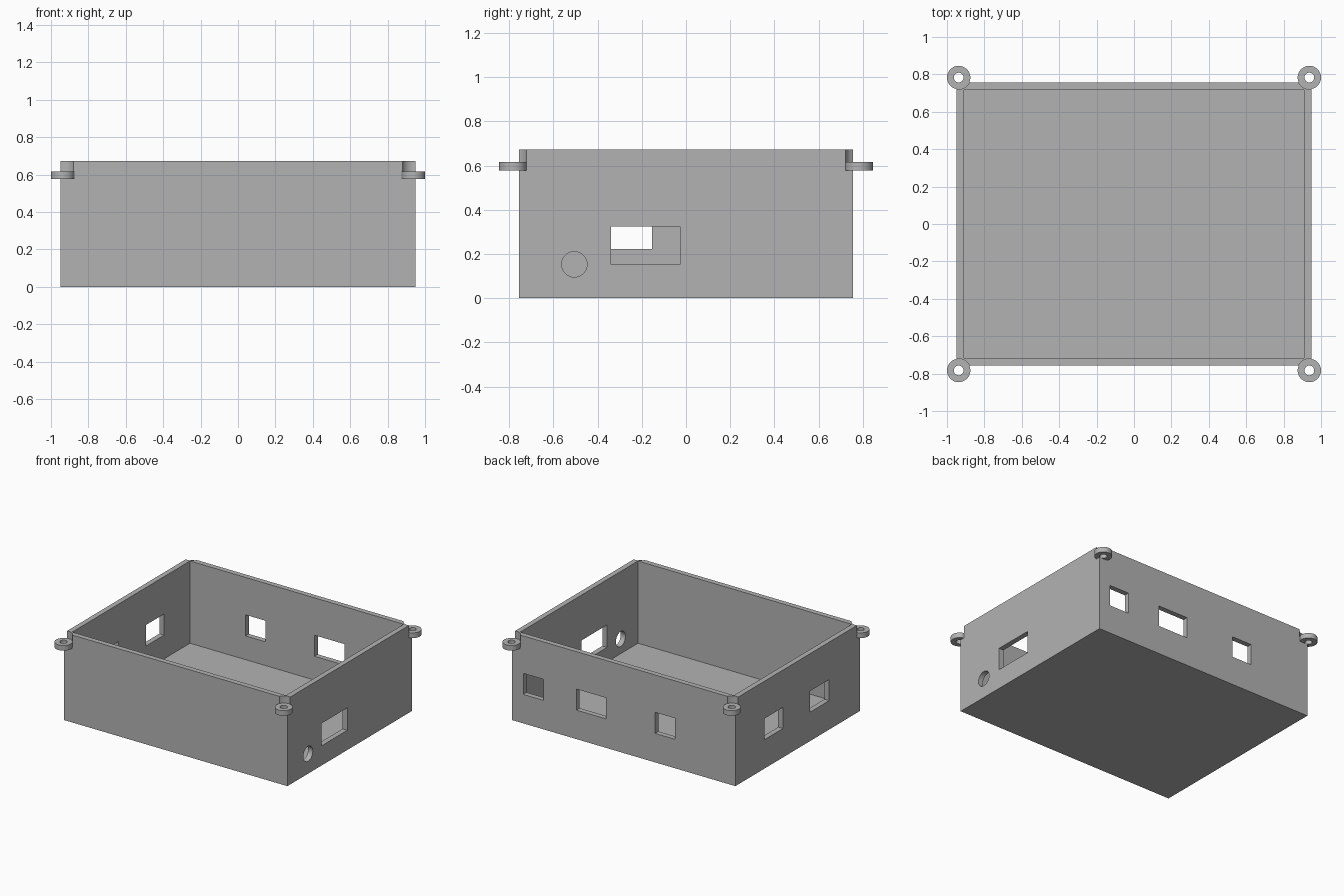
import bpy
import math

cube = bpy.data.objects.get("Cube")
if cube:
    bpy.data.objects.remove(cube, do_unlink=True)

W, D, H, T = 0.95, 0.756, 0.673, 0.04       # half width, half depth, height, wall
LUG_X, LUG_Y, LUG_R = 0.9375, 0.783, 0.0625  # screw lug centre and radius
LUG_Z0, LUG_Z1 = 0.577, 0.617

grey = bpy.data.materials.new("plain grey")
grey.use_nodes = True
colour = (0.45, 0.45, 0.45, 1)
grey.diffuse_color = colour
grey.node_tree.nodes["Principled BSDF"].inputs["Base Color"].default_value = colour


def box(name, x, y, z):
    """Box from (min, max) ranges along each axis."""
    ranges = (x, y, z)
    bpy.ops.mesh.primitive_cube_add(size=1, location=[(a + b) / 2 for a, b in ranges])
    ob = bpy.context.object
    ob.name = name
    ob.scale = [b - a for a, b in ranges]
    bpy.ops.object.transform_apply(location=True, rotation=True, scale=True)
    ob.data.materials.append(grey)
    return ob


def cylinder(name, centre, radius, length, along_x=False):
    bpy.ops.mesh.primitive_cylinder_add(
        vertices=48, radius=radius, depth=length, location=centre,
        rotation=(0, math.pi / 2 if along_x else 0, 0))
    ob = bpy.context.object
    ob.name = name
    bpy.ops.object.transform_apply(location=True, rotation=True, scale=True)
    ob.data.materials.append(grey)
    return ob


def combine(target, tool, operation):
    """Apply a boolean and discard the tool."""
    mod = target.modifiers.new(tool.name, 'BOOLEAN')
    mod.operation = operation
    mod.solver = 'EXACT'
    mod.object = tool
    bpy.context.view_layer.objects.active = target
    bpy.ops.object.modifier_apply(modifier=mod.name)
    bpy.data.objects.remove(tool, do_unlink=True)


# Open tray
case = box("enclosure_tray", (-W, W), (-D, D), (0, H))
cavity = box("cavity", (T - W, W - T), (T - D, D - T), (T, H + 0.1))
combine(case, cavity, 'DIFFERENCE')

# Corner screw lugs, each with a round head pocket above and a drilled hole
for sx in (-1, 1):
    for sy in (-1, 1):
        def post(name, radius, z0, z1):
            return cylinder(name, (sx * LUG_X, sy * LUG_Y, (z0 + z1) / 2), radius, z1 - z0)
        combine(case, post("screw_lug", LUG_R, LUG_Z0, LUG_Z1 + 0.02), 'UNION')
        combine(case, post("head_pocket", LUG_R + 0.0004, LUG_Z1, H + 0.1), 'DIFFERENCE')
        combine(case, post("screw_hole", 0.026, LUG_Z0 - 0.02, LUG_Z1 + 0.02), 'DIFFERENCE')

# Port openings in the back wall
SLOT_Z = (0.223, 0.385)
for x in ((0.685, 0.856), (0.150, 0.404), (-0.437, -0.266)):
    combine(case, box("back_port", x, (D - 2 * T, D + T), SLOT_Z), 'DIFFERENCE')

# Port openings in the -x wall
for y in ((0.178, 0.402), (-0.383, -0.153)):
    combine(case, box("side_port", (-W - T, 2 * T - W), y, SLOT_Z), 'DIFFERENCE')

# Large port and round cable hole in the +x wall
combine(case, box("large_port", (W - 2 * T, W + T), (-0.339, -0.027), (0.152, 0.324)), 'DIFFERENCE')
combine(case, cylinder("cable_hole", (W, -0.505, 0.153), 0.0575, 4 * T, along_x=True), 'DIFFERENCE')

# Round surfaces smooth, corners crisp
bpy.ops.object.select_all(action='DESELECT')
case.select_set(True)
bpy.context.view_layer.objects.active = case
bpy.ops.object.shade_smooth_by_angle(angle=math.radians(30))
